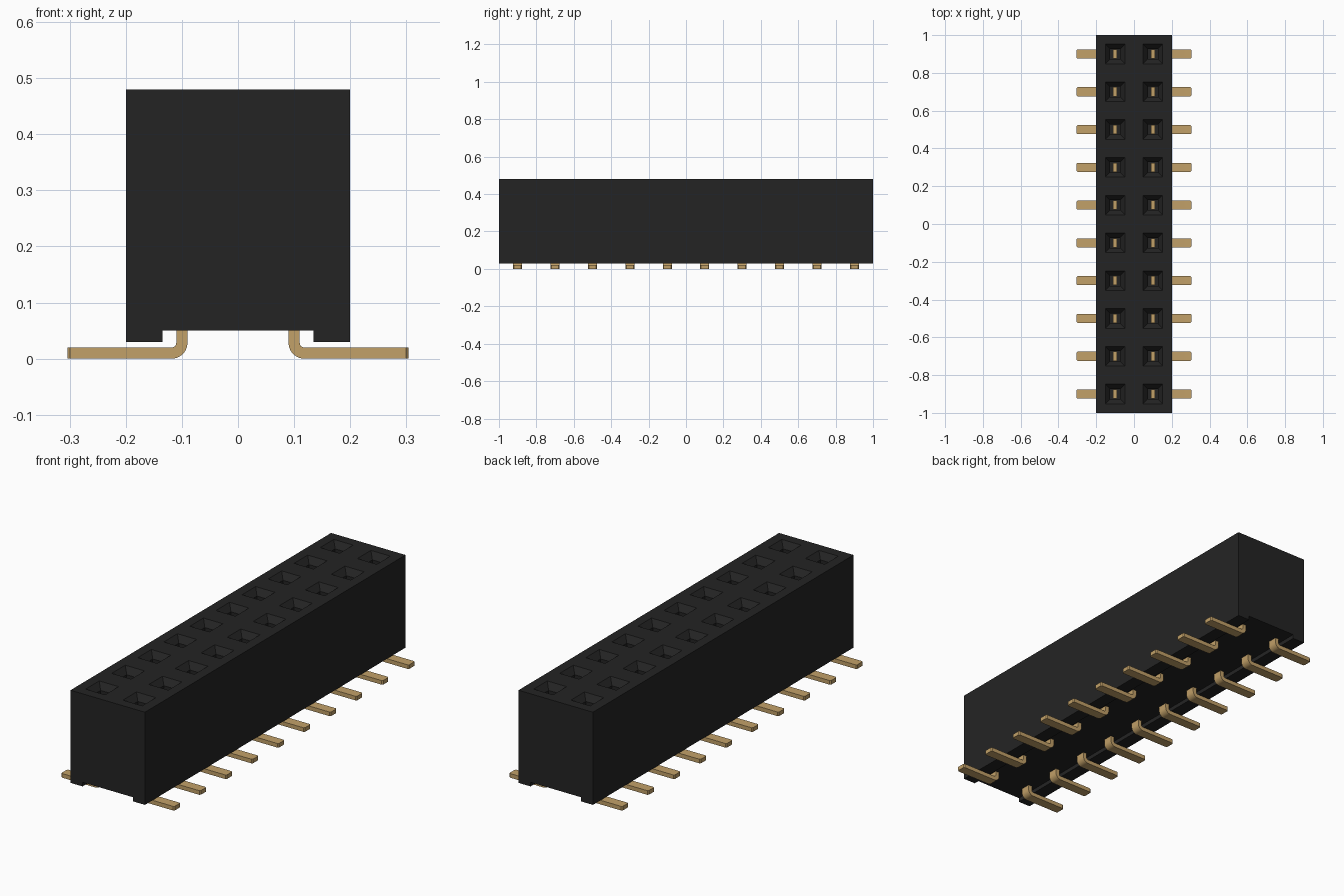
import bpy, bmesh, math

if "Cube" in bpy.data.objects:
    bpy.data.objects.remove(bpy.data.objects["Cube"])

ROWS = [-0.9 + 0.2 * i for i in range(10)]
COLS = (-0.1, 0.1)


def material(name, rgb):
    m = bpy.data.materials.new(name)
    m.diffuse_color = (*rgb, 1)
    m.use_nodes = True
    m.node_tree.nodes["Principled BSDF"].inputs["Base Color"].default_value = m.diffuse_color
    return m


def add_object(name, mesh, mat=None):
    ob = bpy.data.objects.new(name, mesh)
    bpy.context.collection.objects.link(ob)
    if mat and not mesh.materials:
        mesh.materials.append(mat)
    return ob


def extrude_profile(profile, half_y):
    """Closed bmesh from an x-z outline, swept from -half_y to half_y."""
    bm = bmesh.new()
    face = bm.faces.new([bm.verts.new((x, -half_y, z)) for x, z in profile])
    ext = bmesh.ops.extrude_face_region(bm, geom=[face])
    verts = [g for g in ext["geom"] if isinstance(g, bmesh.types.BMVert)]
    bmesh.ops.translate(bm, vec=(0, 2 * half_y, 0), verts=verts)
    bmesh.ops.recalc_face_normals(bm, faces=bm.faces)
    return bm


def finish(bm, name):
    mesh = bpy.data.meshes.new(name)
    bm.to_mesh(mesh)
    bm.free()
    return mesh


black = material("black plastic", (0.0175, 0.0175, 0.0175))
gold = material("gold metal", (0.54, 0.355, 0.14))

# Housing: block with a shallow channel underneath
outline = [(-0.2, 0.03), (-0.135, 0.03), (-0.135, 0.05), (0.135, 0.05),
           (0.135, 0.03), (0.2, 0.03), (0.2, 0.48), (-0.2, 0.48)]
housing = add_object("housing", finish(extrude_profile(outline, 1.0), "housing"), black)

# Socket cutter: funnel mouth on a straight square shaft
bm = bmesh.new()
levels = [(0.20, 0.027), (0.45, 0.027), (0.48, 0.052), (0.492, 0.062)]
for x in COLS:
    for y in ROWS:
        rings = [[bm.verts.new((x + sx * h, y + sy * h, z))
                  for sx, sy in ((-1, -1), (1, -1), (1, 1), (-1, 1))]
                 for z, h in levels]
        bm.faces.new(rings[0][::-1])
        bm.faces.new(rings[-1])
        for lo, hi in zip(rings, rings[1:]):
            for i in range(4):
                j = (i + 1) % 4
                bm.faces.new((lo[i], lo[j], hi[j], hi[i]))
cutter = add_object("socket_cutter", finish(bm, "socket_cutter"), black)
cutter.hide_render = True
cutter.hide_viewport = False
mod = housing.modifiers.new("sockets", "BOOLEAN")
mod.operation = "DIFFERENCE"
mod.solver = "EXACT"
mod.object = cutter
bpy.context.view_layer.objects.active = housing
bpy.ops.object.modifier_apply(modifier=mod.name)
bpy.data.objects.remove(cutter)


# Lead: upright contact bent outwards into a flat foot
def arc(r, steps=6):
    cx, cz = 0.118, 0.028
    return [(cx - r * math.cos(t), cz - r * math.sin(t))
            for t in (math.pi / 2 * i / steps for i in range(steps + 1))]


path = ([(0.09, 0.25)] + arc(0.028) + [(0.304, 0.0), (0.304, 0.02)]
        + arc(0.008)[::-1] + [(0.11, 0.25)])
bm = extrude_profile(path, 0.024)
tip_edges = [e for e in bm.edges
             if all(v.co.x > 0.3 for v in e.verts)
             and abs(e.verts[0].co.z - e.verts[1].co.z) > 0.01]
bmesh.ops.bevel(bm, geom=tip_edges, offset=0.005, segments=1, affect="EDGES")
bmesh.ops.recalc_face_normals(bm, faces=bm.faces)
lead_mesh = finish(bm, "lead")

for i, y in enumerate(ROWS):
    for side, angle in (("right", 0), ("left", math.pi)):
        lead = add_object(f"lead_{side}_{i + 1}", lead_mesh, gold)
        lead.location.y = y
        lead.rotation_euler.z = angle

# Smooth the bends while keeping the corners sharp
bpy.ops.object.select_all(action="DESELECT")
lead.select_set(True)
bpy.context.view_layer.objects.active = lead
bpy.ops.object.shade_smooth_by_angle(angle=math.radians(30))
